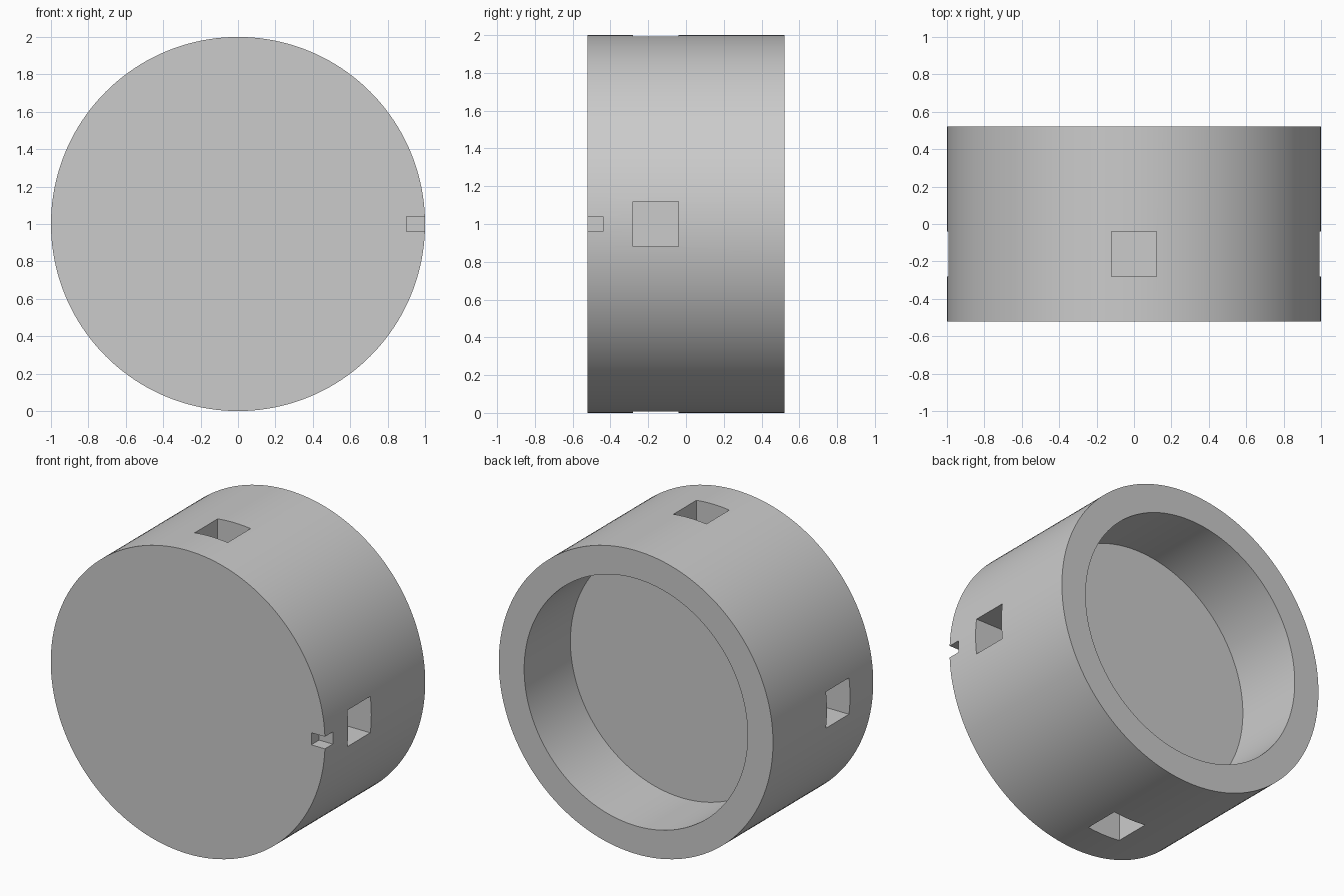
import bpy
import math

if "Cube" in bpy.data.objects:
    bpy.data.objects.remove(bpy.data.objects["Cube"])

HALF = 0.522          # half the drum thickness along y
CENTRE = (0, 0, 1)
POCKET = 0.24         # square socket width
POCKET_Y = -0.16
POCKET_DEPTH = 0.3


def cylinder(name, radius, y0, y1):
    bpy.ops.mesh.primitive_cylinder_add(
        vertices=160, radius=radius, depth=y1 - y0,
        location=(0, (y0 + y1) / 2, 1), rotation=(math.pi / 2, 0, 0))
    obj = bpy.context.object
    obj.name = name
    bpy.ops.object.transform_apply(location=True, rotation=True, scale=True)
    return obj


def box(name, lo, hi):
    bpy.ops.mesh.primitive_cube_add(
        size=1, location=[(a + b) / 2 for a, b in zip(lo, hi)])
    obj = bpy.context.object
    obj.name = name
    obj.scale = [b - a for a, b in zip(lo, hi)]
    bpy.ops.object.transform_apply(location=True, rotation=True, scale=True)
    return obj


def cut(target, cutter):
    cutter.hide_render = True
    mod = target.modifiers.new(cutter.name, 'BOOLEAN')
    mod.operation = 'DIFFERENCE'
    mod.solver = 'EXACT'
    mod.object = cutter
    bpy.context.view_layer.objects.active = target
    bpy.ops.object.modifier_apply(modifier=mod.name)
    bpy.data.objects.remove(cutter, do_unlink=True)


# Solid drum lying along y
drum = cylinder("round_cap", 1.0, -HALF, HALF)

# Round recess open to the back
cut(drum, cylinder("back_recess", 0.815, 0.04, HALF + 0.2))

# Four square sockets around the rim
h = POCKET / 2
inner, outer = 1 - POCKET_DEPTH, 1.2
y0, y1 = POCKET_Y - h, POCKET_Y + h
for s in (-1, 1):
    a, b = sorted((s * inner, s * outer))
    cut(drum, box("side_socket", (a, y0, 1 - h), (b, y1, 1 + h)))
    cut(drum, box("vertical_socket", (-h, y0, 1 + a), (h, y1, 1 + b)))

# Small index notch on the front edge
cut(drum, box("index_notch", (0.9, -HALF - 0.1, 0.96), (1.1, -0.44, 1.04)))

# Smooth rim with crisp edges
bpy.ops.object.select_all(action='DESELECT')
drum.select_set(True)
bpy.context.view_layer.objects.active = drum
bpy.ops.object.shade_smooth_by_angle(angle=math.radians(30))
